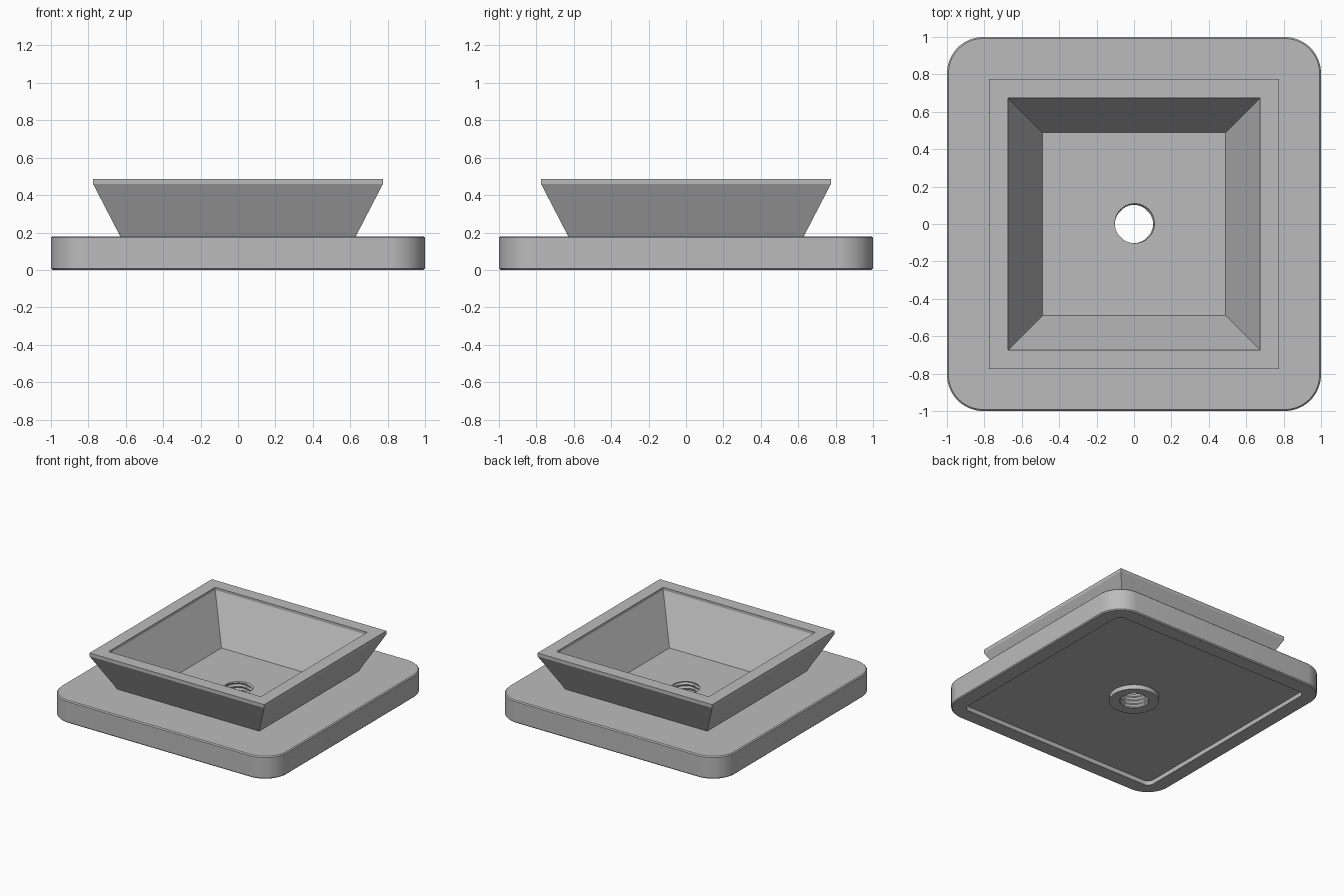
import bpy
import bmesh
from math import cos, sin, pi, radians

cube = bpy.data.objects.get("Cube")
if cube:
    bpy.data.objects.remove(cube, do_unlink=True)

STEPS = 14          # points per corner
HOLE_TOP = 0.12
HOLE_BOTTOM = 0.0

stone = bpy.data.materials.new("grey_stone")
stone.use_nodes = True
GREY = (0.5, 0.5, 0.5, 1)
stone.diffuse_color = GREY
stone.node_tree.nodes["Principled BSDF"].inputs["Base Color"].default_value = GREY


def angles():
    for corner in range(4):
        for step in range(STEPS):
            yield corner, (corner + (step + 0.5) / STEPS) * pi / 2


def square(half, radius, z):
    """Ring of points round a square with rounded corners."""
    c = half - radius
    signs = ((1, 1), (-1, 1), (-1, -1), (1, -1))
    return [(signs[k][0] * c + radius * cos(a),
             signs[k][1] * c + radius * sin(a), z) for k, a in angles()]


def circle(radius, z):
    return square(radius, radius, z)


def thread(z):
    """Ring of the screw-threaded drain, its radius turning with height."""
    ring = []
    for _, a in angles():
        phase = ((HOLE_TOP - z) / 0.03 + (a - pi / 4) / (2 * pi)) % 1
        r = 0.1 + 0.012 * abs(2 * phase - 1)
        ring.append((r * cos(a), r * sin(a), z))
    return ring


def build(name, rings):
    """Skin a list of matching rings into one shell."""
    bm = bmesh.new()
    loops = [[bm.verts.new(p) for p in ring] for ring in rings]
    count = 4 * STEPS
    for a, b in zip(loops, loops[1:]):
        for i in range(count):
            j = (i + 1) % count
            bm.faces.new((a[i], b[i], b[j], a[j]))
    bmesh.ops.remove_doubles(bm, verts=bm.verts, dist=0.0001)
    mesh = bpy.data.meshes.new(name)
    bm.to_mesh(mesh)
    bm.free()
    mesh.materials.append(stone)
    obj = bpy.data.objects.new(name, mesh)
    bpy.context.collection.objects.link(obj)
    bpy.ops.object.select_all(action="DESELECT")
    obj.select_set(True)
    bpy.context.view_layer.objects.active = obj
    bpy.ops.object.shade_smooth_by_angle(angle=radians(25))
    return obj


# Sloping bowl: drain edge, floor, inner walls, rim, outer walls
build("bowl", [
    thread(HOLE_TOP),
    square(0.49, 0, HOLE_TOP),
    square(0.675, 0, 0.465),
    square(0.675, 0, 0.487),
    square(0.775, 0, 0.487),
    square(0.775, 0, 0.46),
    square(0.63, 0, 0.18),
])

# Slab base: top, bevelled sides, recessed underside, drain boss
build("base", [
    square(0.63, 0, 0.18),
    square(0.992, 0.187, 0.18),
    square(1.0, 0.195, 0.172),
    square(1.0, 0.195, 0.008),
    square(0.992, 0.187, 0),
    square(0.88, 0.05, 0),
    square(0.88, 0.05, 0.035),
    circle(0.18, 0.035),
    circle(0.18, HOLE_BOTTOM),
    thread(HOLE_BOTTOM),
])

# Threaded drain wall joining the underside to the bowl floor
build("drain_thread", [
    thread(HOLE_BOTTOM + (HOLE_TOP - HOLE_BOTTOM) * k / 16) for k in range(17)
])
